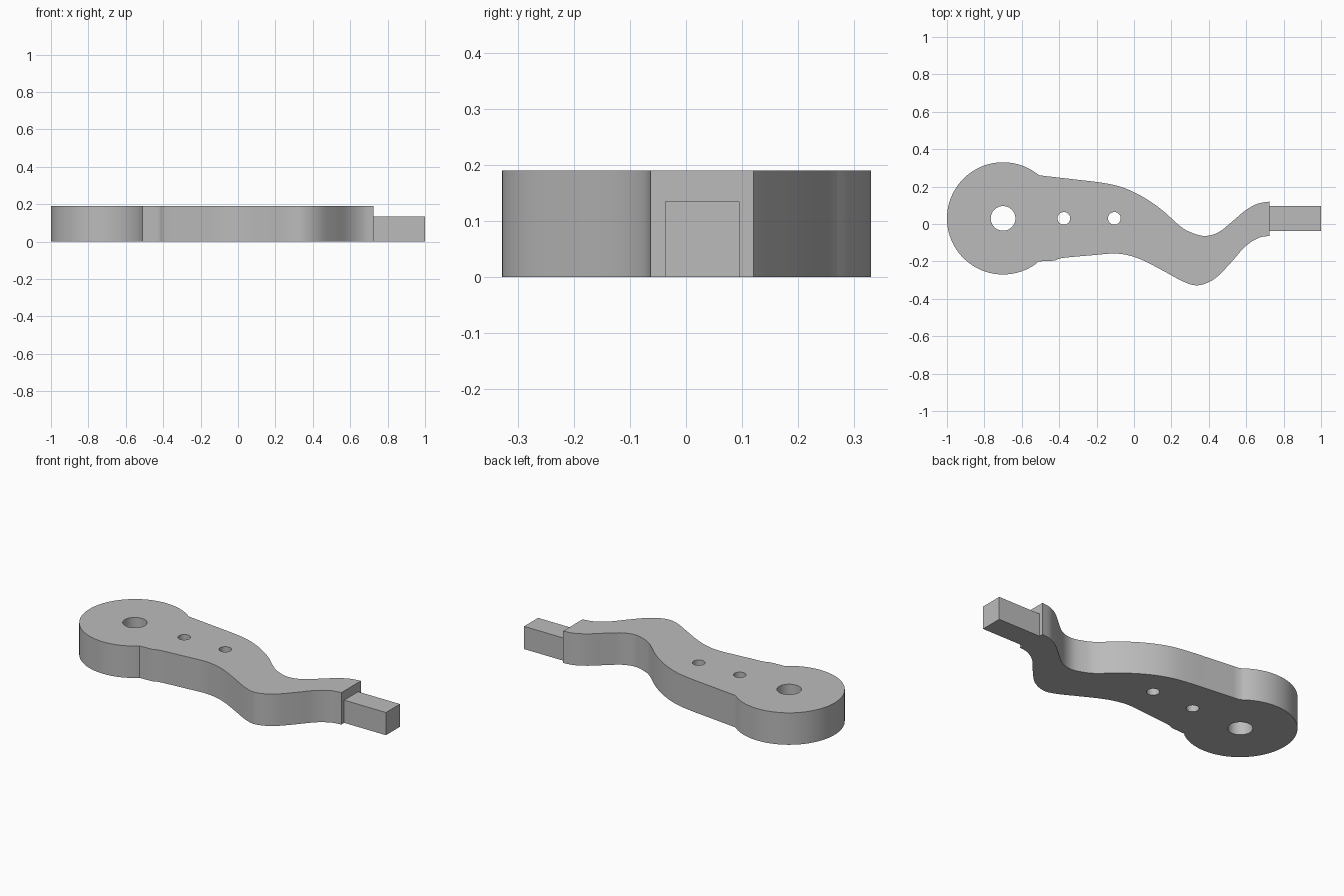
import bpy
import bmesh
import math
from mathutils import Vector

cube = bpy.data.objects.get("Cube")
if cube:
    bpy.data.objects.remove(cube, do_unlink=True)

THICK = 0.19
HUB = Vector((-0.70, 0.03))
HUB_R = 0.30

grey = bpy.data.materials.new("plain grey")
grey.use_nodes = True
COLOUR = (0.5, 0.5, 0.5, 1)
grey.diffuse_color = COLOUR
grey.node_tree.nodes["Principled BSDF"].inputs["Base Color"].default_value = COLOUR


def smooth_path(points, steps=5):
    """Catmull-Rom curve through the points."""
    pts = [Vector(p) for p in points]
    pts = [2 * pts[0] - pts[1]] + pts + [2 * pts[-1] - pts[-2]]
    path = []
    for a, b, c, d in zip(pts, pts[1:], pts[2:], pts[3:]):
        for i in range(steps):
            t = i / steps
            path.append(0.5 * (2 * b + (c - a) * t + (2 * a - 5 * b + 4 * c - d) * t**2
                               + (3 * b - a - 3 * c + d) * t**3))
    return path + [pts[-2]]


def arc(centre, radius, start, end, count):
    angles = [start + (end - start) * i / count for i in range(count)]
    return [centre + radius * Vector((math.cos(a), math.sin(a))) for a in angles]


def extruded_plate(name, loops, height):
    """Fill an outline with holes and raise it to a solid."""
    bm = bmesh.new()
    edges = []
    for loop in loops:
        verts = [bm.verts.new((p[0], p[1], 0)) for p in loop]
        edges += [bm.edges.new((v, verts[i - 1])) for i, v in enumerate(verts)]
    bmesh.ops.triangle_fill(bm, edges=edges, use_beauty=True)
    raised = bmesh.ops.extrude_face_region(bm, geom=bm.faces[:])["geom"]
    top = [g for g in raised if isinstance(g, bmesh.types.BMVert)]
    bmesh.ops.translate(bm, verts=top, vec=(0, 0, height))
    bmesh.ops.recalc_face_normals(bm, faces=bm.faces[:])
    mesh = bpy.data.meshes.new(name)
    bm.to_mesh(mesh)
    bm.free()
    mesh.materials.append(grey)
    obj = bpy.data.objects.new(name, mesh)
    bpy.context.collection.objects.link(obj)
    bpy.ops.object.select_all(action="DESELECT")
    obj.select_set(True)
    bpy.context.view_layer.objects.active = obj
    bpy.ops.object.shade_smooth_by_angle(angle=math.radians(30))
    return obj


# Wavy arm edges, back edge towards the tip and front edge returning
back_edge = smooth_path([
    (-0.505, 0.26), (-0.315, 0.238), (-0.18, 0.222), (-0.075, 0.20), (0.03, 0.155),
    (0.14, 0.083), (0.245, -0.01), (0.30, -0.043), (0.375, -0.064), (0.45, -0.045),
    (0.525, 0.013), (0.595, 0.072), (0.66, 0.108), (0.725, 0.12)])
front_edge = smooth_path([
    (0.725, -0.063), (0.665, -0.075), (0.595, -0.12), (0.515, -0.21), (0.435, -0.29),
    (0.35, -0.327), (0.275, -0.313), (0.165, -0.255), (0.06, -0.20), (-0.02, -0.17),
    (-0.105, -0.158), (-0.235, -0.168), (-0.385, -0.182), (-0.425, -0.195), (-0.51, -0.20)])

# Round hub closing the outline
start = math.atan2(*reversed(front_edge[-1] - HUB)) + 2 * math.pi
end = math.atan2(*reversed(back_edge[0] - HUB))
hub_arc = arc(HUB, HUB_R, start, end, 72)[1:]

# Pivot hole and two pin holes
holes = [arc(Vector((x, 0.03)), r, 0, 2 * math.pi, 40)
         for x, r in ((-0.70, 0.066), (-0.375, 0.034), (-0.105, 0.034))]

extruded_plate("lever_arm", [back_edge + front_edge + hub_arc] + holes, THICK)

# Square end tab
extruded_plate("end_tab", [[(0.725, -0.037), (1, -0.037), (1, 0.095), (0.725, 0.095)]], 0.135)
